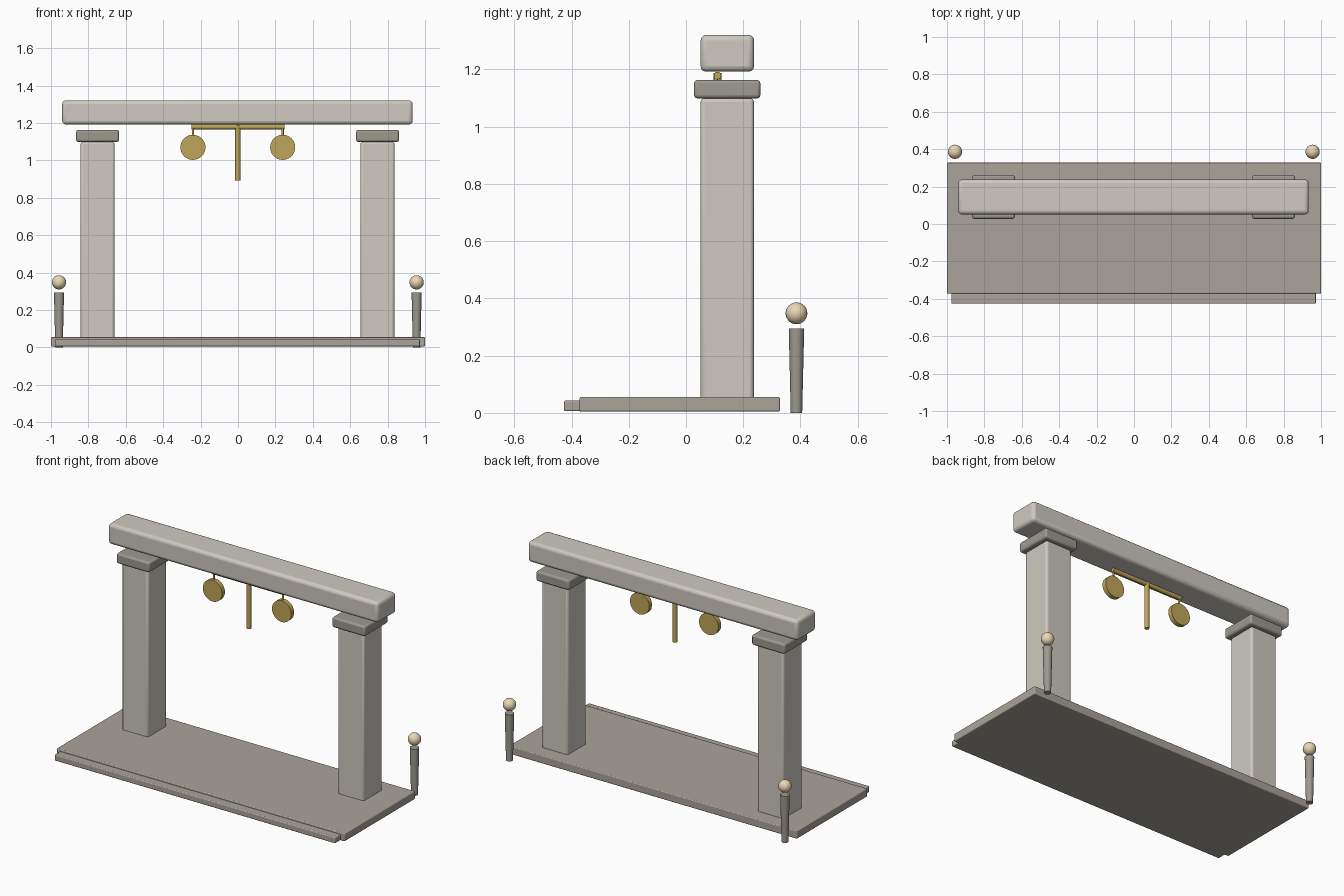
import bpy
from math import radians

if "Cube" in bpy.data.objects:
    bpy.data.objects.remove(bpy.data.objects["Cube"])


def material(name, rgb):
    m = bpy.data.materials.new(name)
    m.diffuse_color = (*rgb, 1)
    m.use_nodes = True
    m.node_tree.nodes["Principled BSDF"].inputs["Base Color"].default_value = m.diffuse_color
    return m


stone = material("pale_stone", (0.62, 0.59, 0.53))
dark_stone = material("dark_stone", (0.34, 0.32, 0.28))
slab_stone = material("slab_stone", (0.40, 0.37, 0.32))
brass = material("brass", (0.52, 0.38, 0.10))
glow = material("warm_glass", (0.82, 0.68, 0.46))


def finish(ob, name, mat):
    ob.name = name
    ob.data.materials.append(mat)
    bpy.ops.object.shade_smooth_by_angle(angle=radians(35))
    return ob


def box(name, x, y, z, bevel, mat):
    """Bevelled box from (min, max) ranges on each axis."""
    bpy.ops.mesh.primitive_cube_add(size=1)
    ob = bpy.context.object
    ob.location = [(a + b) / 2 for a, b in (x, y, z)]
    ob.scale = [b - a for a, b in (x, y, z)]
    bpy.ops.object.transform_apply(location=False, rotation=False, scale=True)
    mod = ob.modifiers.new("soft_edges", "BEVEL")
    mod.width = bevel
    mod.segments = 3
    return finish(ob, name, mat)


def rod(name, loc, r_bottom, r_top, length, mat, rot=(0, 0, 0), sides=24):
    bpy.ops.mesh.primitive_cone_add(vertices=sides, radius1=r_bottom, radius2=r_top,
                                    depth=length, location=loc, rotation=rot)
    return finish(bpy.context.object, name, mat)


# Floor slab and front step
box("floor_slab", (-1, 1), (-0.372, 0.328), (0.005, 0.055), 0.005, slab_stone)
box("front_step", (-0.976, 0.972), (-0.426, -0.36), (0.006, 0.043), 0.005, slab_stone)

# Lintel floating just above the capitals
box("lintel", (-0.94, 0.934), (0.051, 0.238), (1.192, 1.321), 0.02, stone)

# Brass cross bar with central rod
bar_y = 0.11
rod("chime_bar", (-0.001, bar_y, 1.179), 0.013, 0.013, 0.497, brass, (0, radians(90), 0))
rod("chime_rod", (-0.001, bar_y, 1.04), 0.014, 0.014, 0.295, brass)

for side, s in (("left", -1), ("right", 1)):
    # Pillar and capital
    cx = s * 0.7485 - 0.0025
    box(side + "_pillar", (cx - 0.091, cx + 0.091), (0.051, 0.237), (0.01, 1.1), 0.013, stone)
    box(side + "_capital", (cx - 0.115, cx + 0.115), (0.028, 0.26), (1.099, 1.163), 0.012, dark_stone)

    # Hanging disc and its short hanger
    dx = s * 0.24 - 0.001
    rod(side + "_hanger", (dx, 0.105, 1.15), 0.006, 0.006, 0.06, brass, sides=12)
    rod(side + "_disc", (dx, 0.105, 1.07), 0.067, 0.067, 0.028, brass, (radians(90), 0, 0), 40)

    # Lamp post widening upward, with a globe hovering above
    lx = s * 0.956 - 0.001
    rod(side + "_lamp_post", (lx, 0.386, 0.1475), 0.02, 0.027, 0.295, dark_stone)
    bpy.ops.mesh.primitive_uv_sphere_add(segments=24, ring_count=16, radius=0.038,
                                         location=(lx, 0.386, 0.348))
    finish(bpy.context.object, side + "_lamp_globe", glow)
